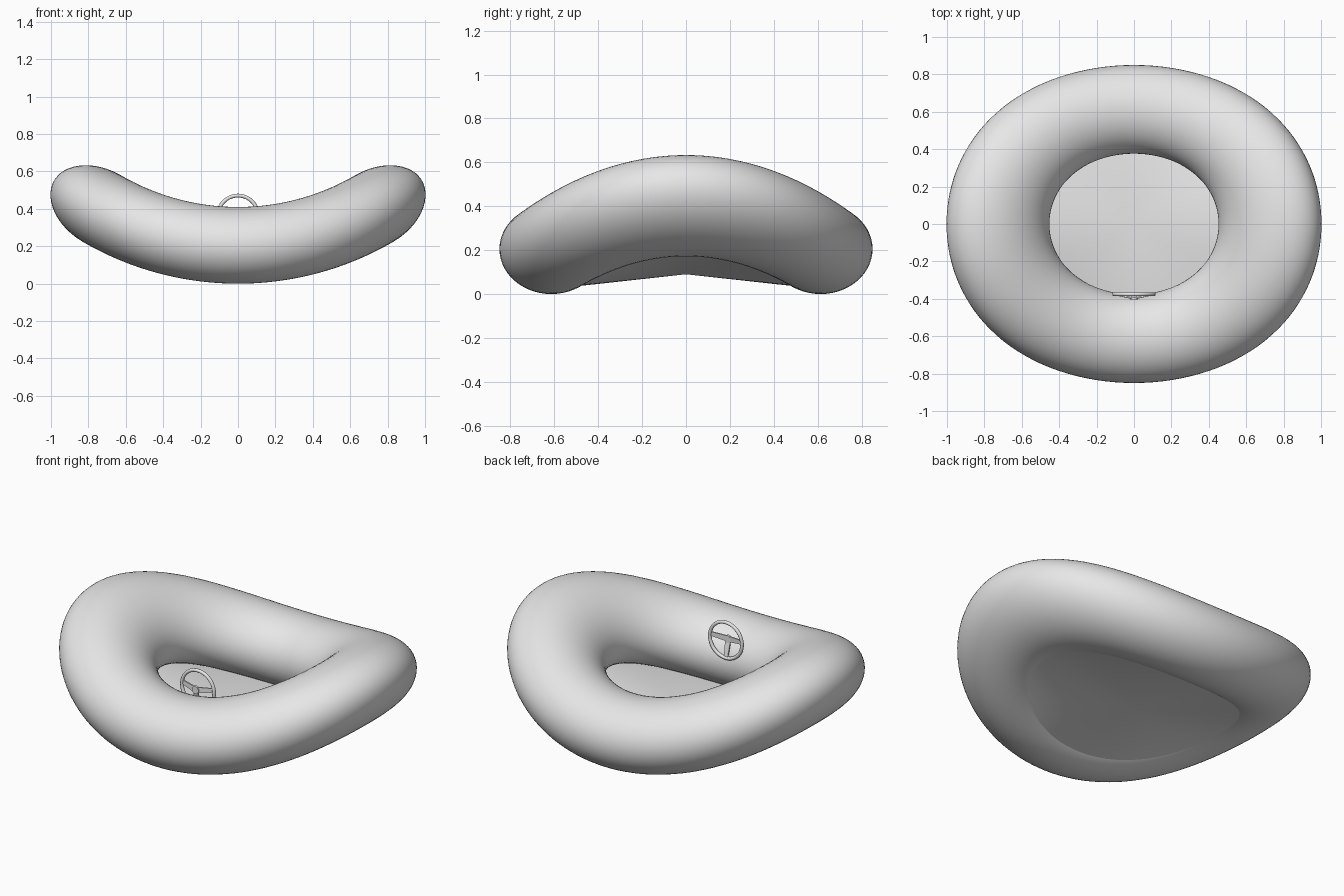
import bpy
import bmesh
from math import sin, cos, pi, radians
from mathutils import Vector, Matrix

cube = bpy.data.objects.get("Cube")
if cube:
    bpy.data.objects.remove(cube)

grey = bpy.data.materials.new("light grey")
grey.use_nodes = True
grey.diffuse_color = (0.8, 0.8, 0.8, 1)
grey.node_tree.nodes["Principled BSDF"].inputs["Base Color"].default_value = (0.8, 0.8, 0.8, 1)

HALF_HEIGHT = 0.205      # half the tube height
BEND_RADIUS = 1.446      # radius of the bent centre line


def bend(p):
    """Curl the two sides upward around a front-to-back axis."""
    angle = p.x / BEND_RADIUS
    r = BEND_RADIUS - p.z
    return Vector((r * sin(angle), p.y, BEND_RADIUS + HALF_HEIGHT - r * cos(angle)))


def finish(obj, name, angle=40):
    obj.name = name
    obj.data.materials.clear()
    obj.data.materials.append(grey)
    bpy.ops.object.select_all(action='DESELECT')
    obj.select_set(True)
    bpy.context.view_layer.objects.active = obj
    bpy.ops.object.shade_smooth_by_angle(angle=radians(angle))


def from_bmesh(bm, name):
    bmesh.ops.recalc_face_normals(bm, faces=bm.faces[:])
    mesh = bpy.data.meshes.new(name)
    bm.to_mesh(mesh)
    bm.free()
    obj = bpy.data.objects.new(name, mesh)
    bpy.context.collection.objects.link(obj)
    finish(obj, name)
    return obj


# Inflated ring, stretched sideways and bent into a saddle
bpy.ops.mesh.primitive_torus_add(major_radius=0.613, minor_radius=0.237,
                                 major_segments=128, minor_segments=56)
ring = bpy.context.object
for v in ring.data.vertices:
    v.co = bend(Vector((v.co.x * 1.245, v.co.y, v.co.z * HALF_HEIGHT / 0.237)))
finish(ring, "inflatable_ring", 60)

# Floor: a fan whose rim follows the bent underside
bm = bmesh.new()
bmesh.ops.create_circle(bm, cap_ends=True, cap_tris=True, radius=0.5, segments=64)
for v in bm.verts:
    if v.co.length < 0.01:
        v.co = Vector((0, 0, 0.09))
    else:
        v.co = bend(Vector((v.co.x * 1.23, v.co.y, 0.035 - HALF_HEIGHT)))
from_bmesh(bm, "floor")

# Steering wheel rim
WHEEL = Vector((0, -0.376, 0.365))
bpy.ops.mesh.primitive_torus_add(major_radius=0.106, minor_radius=0.01,
                                 major_segments=48, minor_segments=12,
                                 location=WHEEL, rotation=(pi / 2, 0, 0))
finish(bpy.context.object, "steering_wheel_rim")

# Three dished spokes running from the hub to the rim
bm = bmesh.new()
for angle in (8, 172, 270):
    out = Vector((cos(radians(angle)), 0, sin(radians(angle))))
    side = Vector((-out.z, 0, out.x))
    made = bmesh.ops.create_cube(bm, size=1)
    for v in made["verts"]:
        at_rim = v.co.x > 0
        reach, depth, width = (0.104, 0, 0.024) if at_rim else (0.008, -0.021, 0.034)
        v.co = (WHEEL + out * reach + side * (v.co.y * width)
                + Vector((0, depth + v.co.z * 0.008, 0)))
from_bmesh(bm, "steering_wheel_spokes")

# Hub
bm = bmesh.new()
bmesh.ops.create_cone(bm, cap_ends=True, segments=24, radius1=0.022, radius2=0.022, depth=0.014,
                      matrix=Matrix.Translation(WHEEL + Vector((0, -0.021, 0)))
                      @ Matrix.Rotation(pi / 2, 4, 'X'))
from_bmesh(bm, "steering_wheel_hub")
